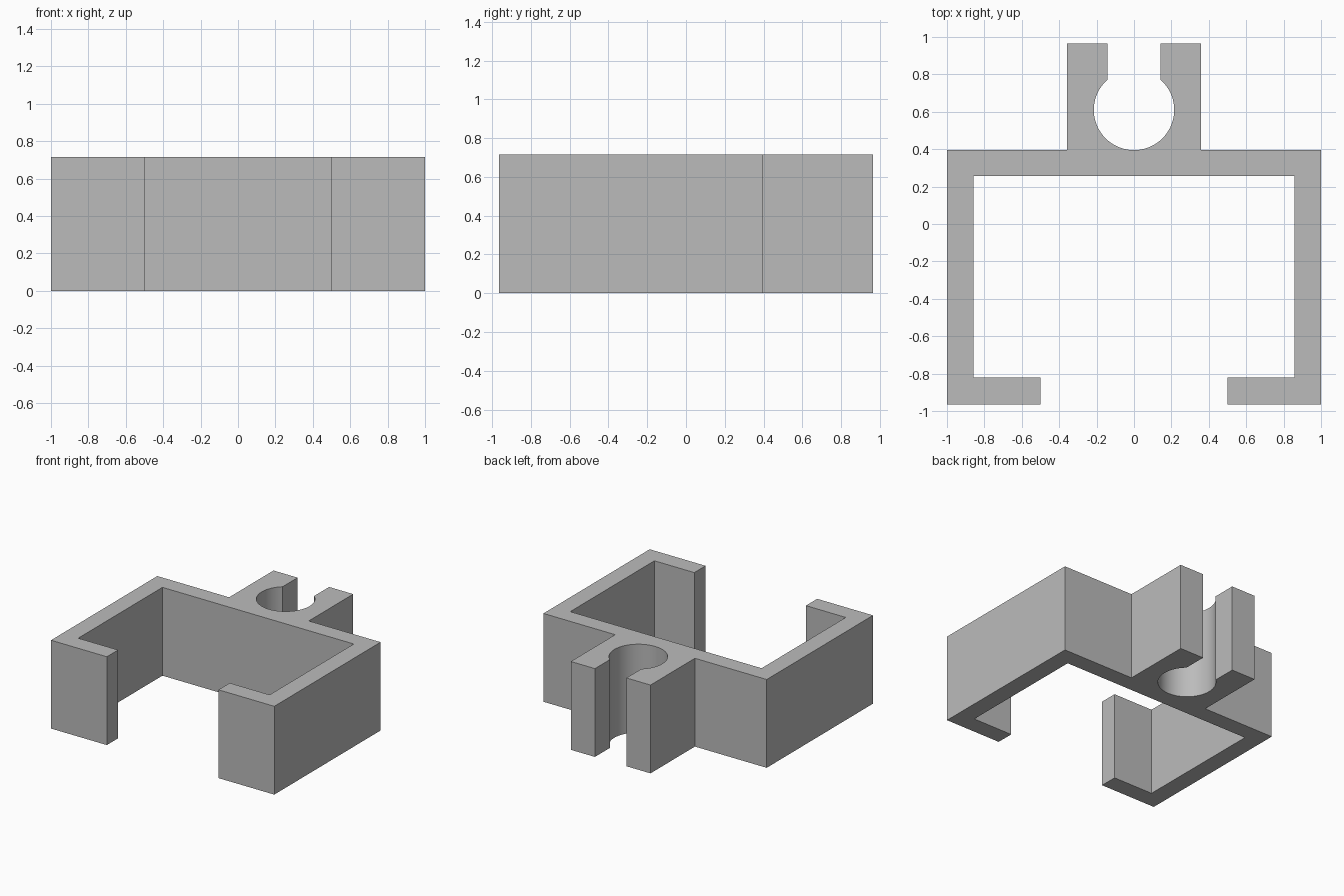
import bpy, bmesh, math

cube = bpy.data.objects.get("Cube")
if cube:
    bpy.data.objects.remove(cube, do_unlink=True)

HEIGHT = 0.715
BACK = 0.964
BORE_Y, BORE_R = 0.61, 0.215
SLOT = 0.141
ARC_STEPS = 32

grey = bpy.data.materials.new("plain grey")
grey.use_nodes = True
colour = (0.5, 0.5, 0.5, 1)
grey.diffuse_color = colour
grey.node_tree.nodes["Principled BSDF"].inputs["Base Color"].default_value = colour

# Left half of the outline: inner wall, lip, outer wall, clip arm
half = [(0, 0.257), (0.857, 0.257), (0.857, -0.82), (0.5, -0.82), (0.5, -BACK),
        (1, -BACK), (1, 0.396), (0.357, 0.396), (0.357, BACK), (SLOT, BACK)]

# Round bore, from the slot edge down to the centre line
start = math.acos(SLOT / BORE_R)
for i in range(ARC_STEPS + 1):
    a = start + (-math.pi / 2 - start) * i / ARC_STEPS
    half.append((BORE_R * math.cos(a), BORE_Y + BORE_R * math.sin(a)))
half[-1] = (0, BORE_Y - BORE_R)

# Mirror the outline and extrude it upwards
outline = half + [(-x, y) for x, y in reversed(half[1:-1])]
bm = bmesh.new()
base = bm.faces.new([bm.verts.new((x, y, 0)) for x, y in outline])
extruded = bmesh.ops.extrude_face_region(bm, geom=[base], use_keep_orig=True)
top = [v for v in extruded["geom"] if isinstance(v, bmesh.types.BMVert)]
bmesh.ops.translate(bm, verts=top, vec=(0, 0, HEIGHT))
bmesh.ops.recalc_face_normals(bm, faces=bm.faces)
bmesh.ops.triangulate(bm, faces=[f for f in bm.faces if len(f.verts) > 4])

mesh = bpy.data.meshes.new("clip_bracket")
bm.to_mesh(mesh)
bm.free()
mesh.materials.append(grey)
bracket = bpy.data.objects.new("clip_bracket", mesh)
bpy.context.collection.objects.link(bracket)

# Smooth bore, sharp corners
bpy.ops.object.select_all(action="DESELECT")
bracket.select_set(True)
bpy.context.view_layer.objects.active = bracket
bpy.ops.object.shade_smooth_by_angle(angle=math.radians(30))
